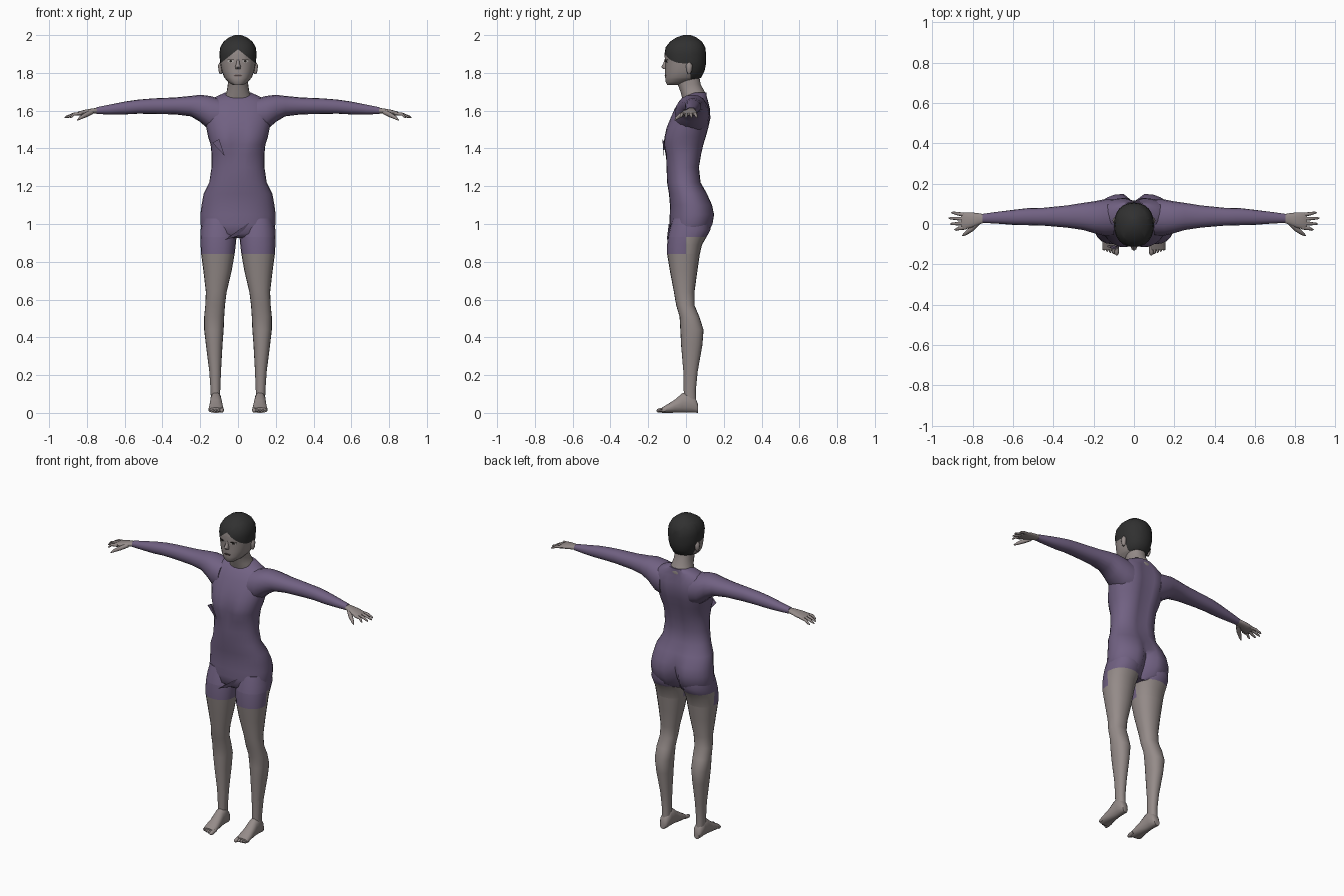
import bpy, bmesh, math
from mathutils import Vector
from mathutils.bvhtree import BVHTree

if "Cube" in bpy.data.objects:
    bpy.data.objects.remove(bpy.data.objects["Cube"])


def material(name, r, g, b):
    m = bpy.data.materials.new(name)
    m.use_nodes = True
    m.diffuse_color = (r, g, b, 1)
    bsdf = m.node_tree.nodes["Principled BSDF"]
    bsdf.inputs["Base Color"].default_value = (r, g, b, 1)
    bsdf.inputs["Roughness"].default_value = 0.8
    return m


skin = material("skin", 0.30, 0.26, 0.25)
suit = material("purple suit", 0.165, 0.12, 0.225)
hair = material("dark hair", 0.03, 0.03, 0.03)
dark = material("eye dark", 0.02, 0.017, 0.015)
white = material("eye white", 0.5, 0.48, 0.46)
lips = material("lips", 0.17, 0.12, 0.115)


def oval(n, hu, lo, hi, e=0.9):
    """Points (u, v): half width hu, v between lo and hi."""
    pts = []
    for i in range(n):
        a = 2 * math.pi * i / n
        c, s = math.cos(a), math.sin(a)
        u = math.copysign(abs(c) ** e, c) * hu
        v = (lo + hi) / 2 + math.copysign(abs(s) ** e, s) * (hi - lo) / 2
        pts.append((u, v))
    return pts


def finish(name, bm, mats, smooth=True):
    bmesh.ops.recalc_face_normals(bm, faces=bm.faces[:])
    me = bpy.data.meshes.new(name)
    bm.to_mesh(me)
    bm.free()
    ob = bpy.data.objects.new(name, me)
    bpy.context.collection.objects.link(ob)
    for m in mats:
        me.materials.append(m)
    if smooth:
        bpy.ops.object.select_all(action="DESELECT")
        ob.select_set(True)
        bpy.context.view_layer.objects.active = ob
        bpy.ops.object.shade_smooth_by_angle(angle=math.radians(50))
    return ob


def loft(name, rings, mats, cuts=(), rule=None):
    """Skin closed rings; cut along planes, then colour faces by rule."""
    bm = bmesh.new()
    rows = [[bm.verts.new(p) for p in r] for r in rings]
    n = len(rows[0])
    for a, b in zip(rows, rows[1:]):
        for i in range(n):
            j = (i + 1) % n
            bm.faces.new((a[i], a[j], b[j], b[i]))
    bm.faces.new(rows[0])
    bm.faces.new(rows[-1])
    for co, no in cuts:
        bmesh.ops.bisect_plane(bm, geom=bm.verts[:] + bm.edges[:] + bm.faces[:],
                               plane_co=co, plane_no=no)
    if rule:
        for f in bm.faces:
            f.material_index = rule(f.calc_center_median())
    return finish(name, bm, mats)


def tube(name, points, radii, mat, flat=1.0):
    """Tapered tube for fingers and toes."""
    rings = []
    for k, p in enumerate(points):
        d = (Vector(points[min(k + 1, len(points) - 1)]) - Vector(points[max(k - 1, 0)])).normalized()
        side = d.cross(Vector((0, 0, 1))).normalized()
        up = side.cross(d)
        r = radii[k]
        rings.append([Vector(p) + side * u + up * v * flat for u, v in oval(8, r, -r, r, 1)])
    return loft(name, rings, [mat])


# Torso: height, half width, front, back, front valley, back valley
torso = [(0.925, .13, -.06, .09, 0, .03), (.95, .185, -.085, .125, 0, .06), (1.0, .199, -.088, .15, 0, .06),
         (1.05, .199, -.086, .157, 0, .05), (1.1, .193, -.085, .145, 0, .035), (1.16, .182, -.09, .115, 0, .01),
         (1.22, .152, -.1, .082, 0, .01), (1.3, .14, -.103, .075, 0, .014), (1.37, .14, -.112, .088, .012, .016),
         (1.42, .145, -.125, .1, .025, .018), (1.46, .158, -.122, .112, .022, .02), (1.51, .168, -.108, .125, .012, .02),
         (1.56, .18, -.085, .135, .004, .02), (1.61, .185, -.06, .132, 0, .02), (1.65, .165, -.035, .122, 0, .015),
         (1.675, .115, -.012, .115, 0, .008), (1.695, .07, .025, .108, 0, 0)]
rings = []
for z, hw, lo, hi, fv, bv in torso:
    row = []
    for x, y in oval(28, hw, lo, hi):
        w = math.exp(-(x / 0.035) ** 2)
        row.append((x, y + w * (fv if y < (lo + hi) / 2 else -bv), z))
    rings.append(row)
loft("torso", rings, [suit])

# Suit folds at the chest and crotch
for name, pts in (("chest_fold", [(-.135, -.112, 1.43), (-.1, -.125, 1.45), (-.07, -.118, 1.36)]),
                  ("crotch_fold", [(-.07, -.102, .915), (.062, -.09, 1.01), (.01, -.08, .94)])):
    bm = bmesh.new()
    bm.faces.new([bm.verts.new(p) for p in pts])
    bm.faces.new([bm.verts.new((x, y + .008, z)) for x, y, z in pts])
    finish(name, bm, [suit], False)

# Neck
neck = [(1.64, .075, -.01, .1), (1.67, .075, -.022, .112), (1.7, .06, -.03, .1),
        (1.74, .054, -.045, .078), (1.79, .055, -.06, .07)]
loft("neck", [[(x, y, z) for x, y in oval(18, hw, lo, hi)] for z, hw, lo, hi in neck], [skin])

# Head with hair coloured above the hairline
skull = [(1.735, .026, -.098, -.04), (1.752, .052, -.108, .03), (1.775, .073, -.11, .08), (1.81, .086, -.11, .098),
         (1.85, .094, -.11, .106), (1.9, .099, -.114, .106), (1.935, .094, -.108, .102), (1.965, .077, -.085, .085),
         (1.988, .048, -.05, .055), (2.0, .018, -.015, .025)]


def hairline(c):
    return int(c.z > 1.925 - .8 * abs(c.x) or (c.y > .025 and c.z > 1.768))


cuts = [((0, 0, 1.925), (s * .8, 0, 1)) for s in (1, -1)]
cuts += [((0, .025, 0), (0, 1, 0)), ((0, 0, 1.768), (0, 0, 1))]
head = loft("head", [[(x, y, z) for x, y in oval(24, hw, lo, hi)] for z, hw, lo, hi in skull],
            [skin, hair], cuts, hairline)
surface = BVHTree.FromPolygons([v.co for v in head.data.vertices], [p.vertices[:] for p in head.data.polygons])


def face_plate(name, x, z, w, h, lift, mat):
    """Thin oval laid on the face."""
    bm = bmesh.new()
    vs = []
    for u, v in oval(12, w, -h, h, 1):
        hit = surface.ray_cast(Vector((x + u, -1, z + v)), Vector((0, 1, 0)))[0]
        vs.append(bm.verts.new(hit - Vector((0, lift, 0))))
    f = bm.faces.new(vs)
    out = bmesh.ops.extrude_face_region(bm, geom=[f])["geom"]
    for g in out:
        if isinstance(g, bmesh.types.BMVert):
            g.co.y += 0.005
    finish(name, bm, [mat], False)


face_plate("mouth", 0, 1.786, .024, .006, .003, lips)
face_plate("mouth_line", 0, 1.787, .021, .0015, .005, dark)

# Nose
nose = [(1.875, .006, -.112), (1.85, .009, -.121), (1.832, .015, -.132), (1.82, .012, -.12)]
loft("nose", [[(x, y, z) for x, y in oval(10, hw, lo, -.095, 1)] for z, hw, lo in nose], [skin])


def leg_rule(c):
    return int(c.z > (.84 if c.y < 0 else .93))


# Leg: height, inner, outer, front, back
leg = [(1.03, .02, .185, -.07, .12), (.97, .008, .198, -.088, .13), (.93, .008, .199, -.096, .108),
       (.89, .012, .198, -.1, .085), (.84, .018, .195, -.1, .073), (.75, .034, .183, -.085, .06),
       (.64, .06, .17, -.064, .045), (.57, .069, .173, -.052, .045), (.51, .073, .179, -.034, .07),
       (.44, .076, .179, -.03, .093), (.36, .082, .17, -.026, .087), (.22, .09, .152, -.014, .062),
       (.12, .094, .145, -.012, .052), (.05, .094, .143, -.01, .055)]
# Foot: distance, inner, outer, top
foot = [(.064, .1, .137, .045), (.05, .09, .146, .08), (.015, .087, .147, .115), (-.02, .086, .148, .105),
        (-.06, .08, .152, .07), (-.1, .076, .156, .045), (-.128, .078, .155, .028)]
# Arm: distance, bottom, top, front, back
arm = [(.1, 1.48, 1.665, -.06, .125), (.15, 1.495, 1.678, -.058, .122), (.2, 1.54, 1.684, -.045, .112),
       (.25, 1.57, 1.678, -.03, .105), (.33, 1.58, 1.67, -.018, .092), (.45, 1.583, 1.665, -.008, .08),
       (.53, 1.584, 1.658, -.006, .078), (.6, 1.58, 1.648, -.004, .07), (.68, 1.58, 1.632, .002, .06),
       (.75, 1.582, 1.618, .006, .05)]
palm = [(.74, 1.586, 1.616, .008, .048), (.775, 1.583, 1.611, -.006, .054), (.81, 1.577, 1.605, -.02, .058),
        (.845, 1.573, 1.595, -.026, .056), (.857, 1.577, 1.588, -.022, .052)]

for side, s in (("left", 1), ("right", -1)):
    # Eye and brow
    face_plate(side + "_eye", s * .039, 1.862, .016, .007, .001, white)
    face_plate(side + "_iris", s * .039, 1.862, .007, .006, .003, dark)
    face_plate(side + "_lash", s * .039, 1.869, .018, .002, .003, dark)
    # Ear
    ear = [(1.795, .006), (1.81, .012), (1.84, .015), (1.855, .007)]
    loft(side + "_ear", [[(s * .091 + u, y, z) for u, y in oval(8, r, .015 - r, .015 + r * 1.3, 1)] for z, r in ear], [skin])
    # Leg with stepped suit hem
    rings = [[(s * (a + b) / 2 + u, v, z) for u, v in oval(20, (b - a) / 2, lo, hi)] for z, a, b, lo, hi in leg]
    cuts = [((0, 0, .84), (0, 0, 1)), ((0, 0, .93), (0, 0, 1)), ((0, 0, 0), (0, 1, 0))]
    loft(side + "_leg", rings, [skin, suit], cuts, leg_rule)
    # Foot and toes
    rings = [[(s * (a + b) / 2 + u, y, v) for u, v in oval(14, (b - a) / 2, 0, top)] for y, a, b, top in foot]
    loft(side + "_foot", rings, [skin])
    for i in range(5):
        x, tip, r = s * (.086 + .0155 * i), -.155 + .006 * i, .012 if i == 0 else .008
        tube(f"{side}_toe_{i + 1}", [(x, -.105, .018), (x, tip + .018, .013), (x, tip + .005, .011), (x, tip, .009)],
             [r, r, r * .8, r * .3], skin)
    # Arm and palm
    for part, data, mat in (("arm", arm, suit), ("palm", palm, skin)):
        rings = [[(s * x, (lo + hi) / 2 + u, v) for u, v in oval(16, (hi - lo) / 2, b, t)] for x, b, t, lo, hi in data]
        loft(f"{side}_{part}", rings, [mat])
    # Fingers and thumb
    for i, (y, tip) in enumerate(((-.017, .89), (.004, .91), (.025, .918), (.045, .905))):
        out = y + (y - .014) * .35
        tube(f"{side}_finger_{i + 1}", [(s * .83, y, 1.585), (s * .87, (y + out) / 2, 1.581),
                                        (s * (tip - .008), out, 1.567), (s * tip, out, 1.562)],
             [.01, .009, .006, .002], skin, .9)
    tube(side + "_thumb", [(s * .775, .005, 1.592), (s * .805, -.025, 1.578), (s * .835, -.048, 1.562),
                           (s * .85, -.058, 1.55)], [.013, .013, .009, .003], skin)
